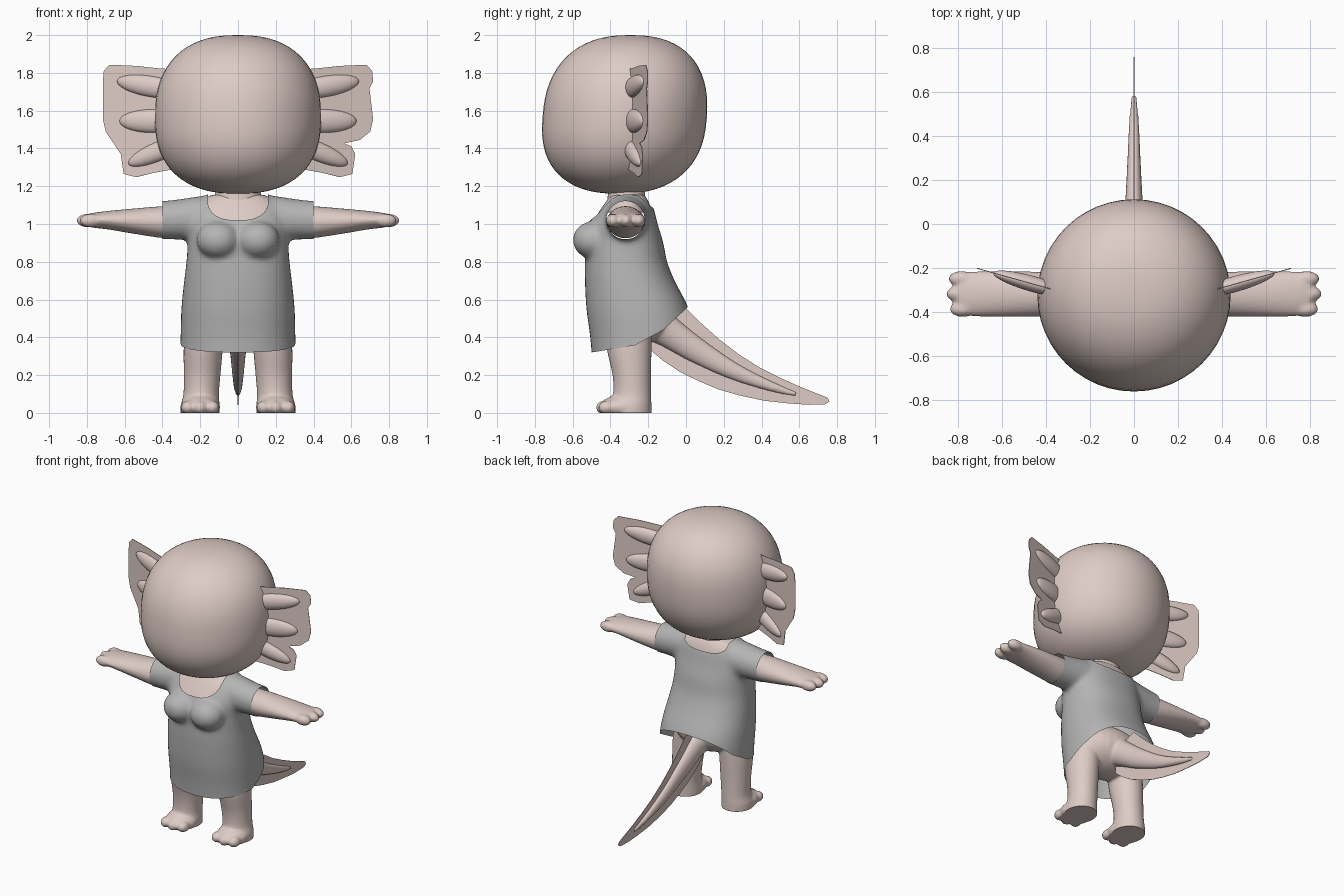
import bpy, bmesh, math
from mathutils import Vector, Matrix

if "Cube" in bpy.data.objects:
    bpy.data.objects.remove(bpy.data.objects["Cube"])

X, Y, Z = Vector((1, 0, 0)), Vector((0, 1, 0)), Vector((0, 0, 1))


def material(name, rgb):
    m = bpy.data.materials.new(name)
    m.diffuse_color = (*rgb, 1)
    m.use_nodes = True
    m.node_tree.nodes["Principled BSDF"].inputs["Base Color"].default_value = m.diffuse_color
    return m


SKIN = material("pale_pink_skin", (0.73, 0.60, 0.56))
CLOTH = material("grey_cloth", (0.46, 0.46, 0.46))


def refine(rows, n=5):
    """Catmull-Rom interpolation between profile rows."""
    out = []
    for i in range(len(rows) - 1):
        a, b, c, d = (rows[min(max(i + k, 0), len(rows) - 1)] for k in (-1, 0, 1, 2))
        for s in range(n):
            t = s / n
            out.append([0.5 * (2 * q + (r - p) * t + (2 * p - 5 * q + 4 * r - w) * t * t
                               + (3 * q - p - 3 * r + w) * t ** 3)
                        for p, q, r, w in zip(a, b, c, d)])
    return out + [list(rows[-1])]


def loft(bm, rows, u, v, e=2.0, n=40):
    """Closed tube through rows of (x, y, z, radius along u, radius along v)."""
    rings = []
    for x, y, z, ru, rv in rows:
        ring = []
        for k in range(n):
            c, s = math.cos(math.tau * k / n), math.sin(math.tau * k / n)
            pu = math.copysign(abs(c) ** (2 / e), c) * ru
            pv = math.copysign(abs(s) ** (2 / e), s) * rv
            ring.append(bm.verts.new(Vector((x, y, z)) + u * pu + v * pv))
        rings.append(ring)
    for a, b in zip(rings, rings[1:]):
        for k in range(n):
            bm.faces.new((a[k], a[(k + 1) % n], b[(k + 1) % n], b[k]))
    bm.faces.new(rings[0])
    bm.faces.new(rings[-1])


def ball(bm, centre, radii, direction=X):
    rot = direction.to_track_quat('X', 'Z').to_matrix().to_4x4()
    m = Matrix.Translation(centre) @ rot @ Matrix.Diagonal((*radii, 1))
    bmesh.ops.create_uvsphere(bm, u_segments=28, v_segments=18, radius=1, matrix=m)


def mirror_x(bm):
    d = bmesh.ops.duplicate(bm, geom=bm.verts[:] + bm.edges[:] + bm.faces[:])
    for g in d["geom"]:
        if isinstance(g, bmesh.types.BMVert):
            g.co.x *= -1


def finish(name, bm, mat, smooth=True):
    if smooth:
        bmesh.ops.recalc_face_normals(bm, faces=bm.faces[:])
    me = bpy.data.meshes.new(name)
    bm.to_mesh(me)
    bm.free()
    me.materials.append(mat)
    for p in me.polygons:
        p.use_smooth = smooth
        p.material_index = 0
    ob = bpy.data.objects.new(name, me)
    bpy.context.scene.collection.objects.link(ob)
    return ob


def fuse(bm, voxel, steps):
    """Merge overlapping solids into one soft skin and return it as a bmesh."""
    ob = finish("blend_helper", bm, SKIN)
    r = ob.modifiers.new("merge", 'REMESH')
    r.mode, r.voxel_size = 'VOXEL', voxel
    s = ob.modifiers.new("soften", 'SMOOTH')
    s.factor, s.iterations = 0.5, steps
    dg = bpy.context.evaluated_depsgraph_get()
    me = bpy.data.meshes.new_from_object(ob.evaluated_get(dg))
    out = bmesh.new()
    out.from_mesh(me)
    bpy.data.objects.remove(ob)
    bpy.data.meshes.remove(me)
    return out


def trim(bm, co, outward):
    bmesh.ops.bisect_plane(bm, geom=bm.verts[:] + bm.edges[:] + bm.faces[:],
                           plane_co=co, plane_no=outward, clear_outer=True)


def plate(name, points):
    bm = bmesh.new()
    bm.faces.new([bm.verts.new(p) for p in points])
    bmesh.ops.triangulate(bm, faces=bm.faces[:])
    ob = finish(name, bm, SKIN, smooth=False)
    s = ob.modifiers.new("thickness", 'SOLIDIFY')
    s.thickness, s.offset = 0.004, 0


# Head: rounded, slightly boxy ball
bm = bmesh.new()
rows = []
for i in range(33):
    a = -math.pi / 2 + math.pi * i / 32
    r = max(math.cos(a), 0.004) ** (2 / 2.4)
    h = math.copysign(abs(math.sin(a)) ** (2 / 2.4), a)
    z = 1.56 + h * (0.44 if h > 0 else 0.40)
    rows.append((0, -0.325 + 0.03 * h, z, 0.44 * r, 0.435 * r))
loft(bm, rows, X, Y, n=48)
finish("head", bm, SKIN)

# Neck
bm = bmesh.new()
loft(bm, refine([(0, -0.315, 1.06, 0.15, 0.11), (0, -0.315, 1.14, 0.125, 0.1),
                 (0, -0.315, 1.19, 0.12, 0.098), (0, -0.315, 1.25, 0.14, 0.11)]), X, Y)
finish("neck", bm, SKIN)

# Dress solid: torso, bust and sleeves blended together
bm = bmesh.new()
torso = [(0.25, 0.307, -0.495, 0.06), (0.4, 0.304, -0.507, 0.05), (0.55, 0.30, -0.527, 0.015),
         (0.7, 0.285, -0.535, -0.06), (0.8, 0.273, -0.535, -0.10), (0.9, 0.267, -0.53, -0.12),
         (1.0, 0.27, -0.51, -0.15), (1.08, 0.25, -0.465, -0.17), (1.13, 0.21, -0.43, -0.19),
         (1.168, 0.14, -0.40, -0.215)]
loft(bm, refine([(0, (f + b) / 2, z, hx, (b - f) / 2) for z, hx, f, b in torso]), X, Y, 2.3, 56)
for s in (-1, 1):
    ball(bm, (s * 0.105, -0.492, 0.915), (0.115, 0.108, 0.10))
    loft(bm, refine([(s * 0.08, -0.31, 1.03, 0.12, 0.125), (s * 0.2, -0.315, 1.03, 0.115, 0.118),
                     (s * 0.3, -0.318, 1.025, 0.108, 0.108), (s * 0.4, -0.32, 1.02, 0.103, 0.102),
                     (s * 0.46, -0.32, 1.02, 0.102, 0.10)]), Y, Z)
dress = fuse(bm, 0.014, 12)

# Upper chest skin just beneath the neckline
chest = dress.copy()
chest.normal_update()
for v, n in [(v, v.normal.copy()) for v in chest.verts]:
    v.co -= n * 0.012
trim(chest, (0, 0, 0.97), -Z)
for s in (-1, 1):
    trim(chest, (s * 0.21, 0, 0), X * s)
finish("upper_chest", chest, SKIN)


# Neckline opening, deep in front and shallow behind
def neck_level(p):
    rz = 0.11 if p.y < -0.3 else 0.045
    dz = min(p.z - 1.13, 0)
    return abs(p.x / 0.16) ** 2.5 + abs(dz / rz) ** 2.5


inside = [f for f in dress.faces
          if f.calc_center_median().z > 0.98 and neck_level(f.calc_center_median()) < 1]
bmesh.ops.delete(dress, geom=inside, context='FACES')
for v in dress.verts:
    if v.is_boundary:
        k = neck_level(v.co) ** (-1 / 2.5)
        v.co.x *= k
        if v.co.z < 1.13:
            v.co.z = 1.13 + (v.co.z - 1.13) * k

# Open sleeve ends and the hem that rises towards the back
for s in (-1, 1):
    trim(dress, (s * 0.40, 0, 0), X * s)
for (y0, z0), (y1, z1) in (((-0.50, 0.32), (-0.27, 0.358)), ((-0.27, 0.358), (-0.12, 0.44)),
                           ((-0.12, 0.44), (0.01, 0.56))):
    trim(dress, (0, y0, z0), Vector((0, z1 - z0, y0 - y1)).normalized())
finish("dress", dress, CLOTH)

# Arms with flat three-fingered hands
bm = bmesh.new()
loft(bm, refine([(0.30, -0.32, 1.01, 0.09, 0.084), (0.4, -0.32, 1.01, 0.10, 0.084),
                 (0.55, -0.318, 1.015, 0.104, 0.067), (0.68, -0.318, 1.02, 0.103, 0.050),
                 (0.76, -0.318, 1.02, 0.10, 0.040), (0.80, -0.318, 1.02, 0.085, 0.032)]), Y, Z)
for x, y in ((0.785, -0.25), (0.795, -0.318), (0.78, -0.387)):
    ball(bm, (x, y, 1.018), (0.06, 0.036, 0.036))
mirror_x(bm)
finish("arms", fuse(bm, 0.01, 4), SKIN)

# Legs, feet and toes joined with the hips and tail core
bm = bmesh.new()
loft(bm, refine([(0.17, -0.30, 0.52, 0.10, 0.12), (0.183, -0.302, 0.36, 0.104, 0.12),
                 (0.19, -0.287, 0.2, 0.097, 0.102), (0.195, -0.285, 0.1, 0.094, 0.101),
                 (0.2, -0.295, 0.04, 0.103, 0.112), (0.2, -0.295, -0.03, 0.103, 0.112)]), X, Y)
ball(bm, (0.2, -0.34, 0.03), (0.106, 0.115, 0.065))
for x, y in ((0.135, -0.42), (0.2, -0.432), (0.265, -0.42)):
    ball(bm, (x, y, 0.028), (0.037, 0.045, 0.036))
mirror_x(bm)
ball(bm, (0, -0.28, 0.52), (0.26, 0.19, 0.165))
loft(bm, refine([(0, -0.24, 0.52, 0.11, 0.11), (0, -0.1, 0.435, 0.065, 0.085),
                 (0, 0.05, 0.335, 0.044, 0.068), (0, 0.25, 0.222, 0.032, 0.046),
                 (0, 0.45, 0.14, 0.023, 0.027), (0, 0.585, 0.098, 0.012, 0.012)]),
     X, Vector((0, 0.45, 0.89)))
body = fuse(bm, 0.01, 4)
for v in body.verts:
    v.co.z = max(v.co.z, 0)
finish("legs_and_tail", body, SKIN)

# Tail fin
outline = [(-0.10, 0.52), (0.0, 0.555), (0.08, 0.475), (0.175, 0.39), (0.28, 0.31), (0.385, 0.243),
           (0.5, 0.185), (0.6, 0.14), (0.70, 0.10), (0.75, 0.08), (0.76, 0.06), (0.735, 0.045),
           (0.65, 0.043), (0.545, 0.05), (0.41, 0.065), (0.28, 0.093), (0.17, 0.125),
           (0.07, 0.167), (-0.03, 0.215), (-0.12, 0.275), (-0.185, 0.33), (-0.185, 0.42)]
plate("tail_fin", [(0, y, z) for y, z in outline])

# Gill fins and their three stalks on each side of the head
gill = [(0.36, 1.82), (0.43, 1.825), (0.54, 1.837), (0.68, 1.843), (0.71, 1.81), (0.715, 1.755),
        (0.675, 1.68), (0.64, 1.655), (0.60, 1.642), (0.66, 1.63), (0.705, 1.605), (0.715, 1.555),
        (0.70, 1.49), (0.645, 1.445), (0.565, 1.427), (0.60, 1.41), (0.62, 1.37), (0.605, 1.265),
        (0.54, 1.248), (0.45, 1.27), (0.34, 1.29)]
stalks = [(0.46, 1.728, 0.04, 0.19, 0.055), (0.45, 1.545, 0.0, 0.185, 0.062),
          (0.42, 1.385, -0.10, 0.18, 0.05)]


def gill_y(x):
    return -0.29 + 0.28 * (x - 0.40)


for s, side in ((1, "right"), (-1, "left")):
    plate("gill_fin_" + side, [(s * x, gill_y(x), z) for x, z in gill])
    bm = bmesh.new()
    for x, z, rise, length, r in stalks:
        d = Vector((s * 0.24, 0.24 * 0.28, rise)).normalized()
        ball(bm, (s * x, gill_y(x), z), (length, 0.036, r), d)
    finish("gill_stalks_" + side, bm, SKIN)
